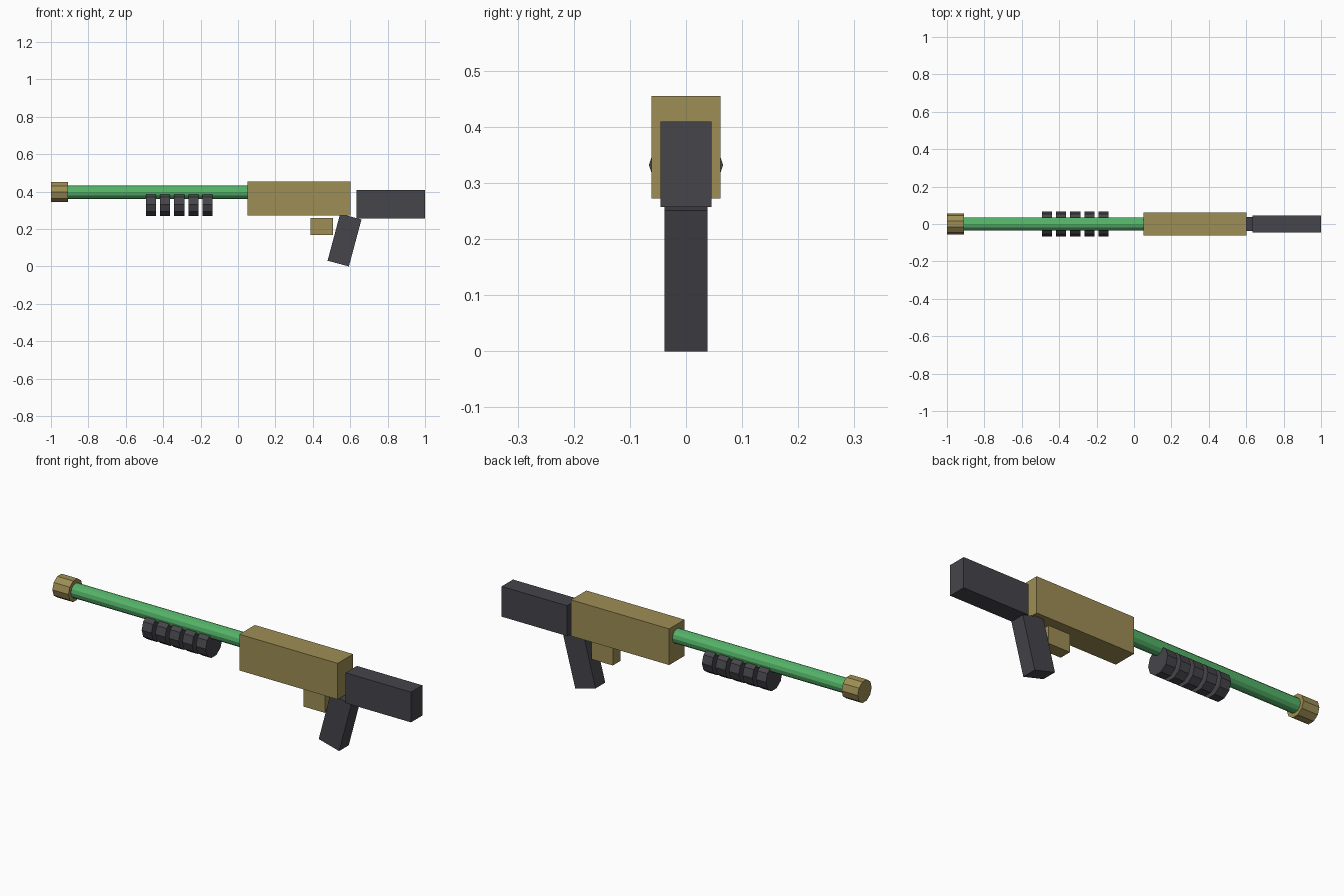
import bpy
import bmesh
from math import radians
from mathutils import Matrix

if "Cube" in bpy.data.objects:
    bpy.data.objects.remove(bpy.data.objects["Cube"])


def material(name, rgb):
    m = bpy.data.materials.new(name)
    m.diffuse_color = (*rgb, 1)
    m.use_nodes = True
    m.node_tree.nodes["Principled BSDF"].inputs["Base Color"].default_value = m.diffuse_color
    return m


GOLD = material("gold", (0.34, 0.27, 0.09))
GREEN = material("green", (0.09, 0.45, 0.14))
DARK = material("dark", (0.06, 0.06, 0.07))


def add(name, bm, mat):
    mesh = bpy.data.meshes.new(name)
    bm.to_mesh(mesh)
    bm.free()
    mesh.materials.append(mat)
    obj = bpy.data.objects.new(name, mesh)
    bpy.context.collection.objects.link(obj)
    return obj


def box(name, centre, size, mat, tilt=0):
    bm = bmesh.new()
    bmesh.ops.create_cube(bm, size=1, matrix=Matrix.Diagonal((*size, 1)))
    obj = add(name, bm, mat)
    obj.location = centre
    obj.rotation_euler.y = radians(tilt)
    return obj


def tube(name, x0, x1, z, radius, sides, mat):
    # Capped prism along x, with a corner pointing to each side
    bm = bmesh.new()
    turn = Matrix.Rotation(radians(90), 4, 'Y') @ Matrix.Rotation(radians(90), 4, 'Z')
    bmesh.ops.create_cone(bm, cap_ends=True, segments=sides, radius1=radius,
                          radius2=radius, depth=x1 - x0, matrix=turn)
    # Put the first corner exactly on the y axis
    v = max(bm.verts, key=lambda p: p.co.y)
    if abs(v.co.z) > 1e-4:
        bmesh.ops.rotate(bm, verts=bm.verts, matrix=Matrix.Rotation(radians(180 / sides), 3, 'X'))
    obj = add(name, bm, mat)
    obj.location = ((x0 + x1) / 2, 0, z)
    return obj


# Barrel and muzzle
tube("barrel", -0.95, 0.10, 0.397, 0.036, 12, GREEN)
tube("muzzle", -1.0, -0.91, 0.397, 0.056, 10, GOLD)

# Ribbed pump handle: five separate rings
for i in range(5):
    x = -0.493 + i * 0.0757
    tube(f"pump_ring_{i + 1}", x, x + 0.055, 0.332, 0.066, 10, DARK)

# Receiver and trigger block
box("receiver", (0.326, 0, 0.3635), (0.55, 0.123, 0.183), GOLD)
box("trigger_block", (0.448, 0, 0.213), (0.12, 0.062, 0.09), GOLD)

# Stock and tilted grip
box("stock", (0.817, 0, 0.3335), (0.366, 0.091, 0.153), DARK)
box("grip", (0.5695, 0, 0.141), (0.118, 0.077, 0.26), DARK, tilt=15)
